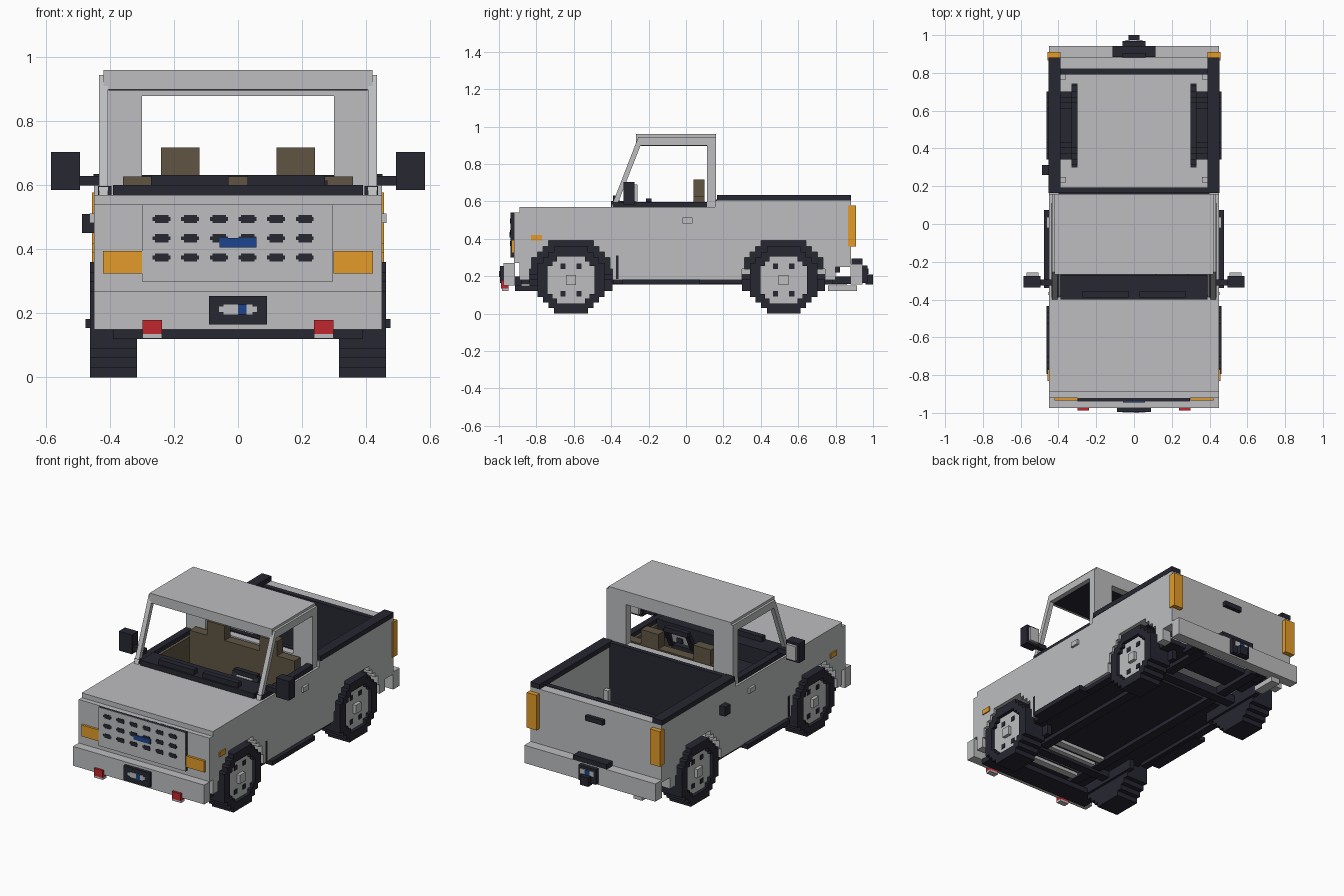
import bpy, bmesh, math

default = bpy.data.objects.get("Cube")
if default:
    bpy.data.objects.remove(default, do_unlink=True)


def material(name, rgb):
    mat = bpy.data.materials.new(name)
    mat.use_nodes = True
    mat.diffuse_color = (*rgb, 1)
    mat.node_tree.nodes["Principled BSDF"].inputs["Base Color"].default_value = (*rgb, 1)
    return mat


GREY = material("body grey", (.51, .515, .525))
DARK = material("dark trim", (.02, .02, .032))
AMBER = material("amber lamp", (.77, .33, .022))
RED = material("red hook", (.53, .02, .027))
BLUE = material("blue badge", (.012, .06, .28))
BROWN = material("brown seat", (.115, .09, .055))


def prism(name, outline, x0, x1, mat, mirror=False):
    """Extrude a (y, z) outline along x, optionally repeated on the other side."""
    bm = bmesh.new()
    for side in ((1, -1) if mirror else (1,)):
        face = bm.faces.new([bm.verts.new((side * x0, y, z)) for y, z in outline])
        new = bmesh.ops.extrude_face_region(bm, geom=[face])["geom"]
        verts = [v for v in new if isinstance(v, bmesh.types.BMVert)]
        bmesh.ops.translate(bm, vec=(side * (x1 - x0), 0, 0), verts=verts)
    bmesh.ops.recalc_face_normals(bm, faces=bm.faces)
    mesh = bpy.data.meshes.new(name)
    bm.to_mesh(mesh)
    bm.free()
    mesh.materials.append(mat)
    obj = bpy.data.objects.new(name, mesh)
    bpy.context.scene.collection.objects.link(obj)


def box(name, mat, x, y, z, mirror=False):
    outline = [(y[0], z[0]), (y[1], z[0]), (y[1], z[1]), (y[0], z[1])]
    prism(name, outline, x[0], x[1], mat, mirror)


def clean(points):
    """Drop repeated neighbours from a closed outline."""
    return [p for i, p in enumerate(points) if math.dist(p, points[i - 1]) > 1e-5]


def stepped_arc(cy, cz, radius, step):
    """Upper half of a blocky circle, from the -y end to the +y end."""
    right = []
    for i in range(round(radius / step)):
        middle = (i + .5) * step
        half = math.ceil(math.sqrt(radius ** 2 - middle ** 2) / step - .15) * step
        half = min(half, radius)
        right += [(half, i * step), (half, (i + 1) * step)]
    return ([(cy - h, cz + v) for h, v in right] +
            [(cy + h, cz + v) for h, v in reversed(right)])


def flipped(points, cz):
    return [(y, 2 * cz - z) for y, z in points]


AXLE_Z = .18
AXLES = {"front": -.615, "rear": .522}

# Body sides with blocky wheel arches
arches = [stepped_arc(y, AXLE_Z, .222, .03) for y in AXLES.values()]
side = [(-.89, .18)] + arches[0] + arches[1] + [
    (.8, .18), (.8, .25), (.88, .25), (.88, .605), (.155, .605), (.155, .57), (-.89, .57)]
prism("body_side", clean(side), .392, .45, GREY, True)

# Wheels: solid core, raised tread ring, recessed rim and protruding hub
for (end, y), arch in zip(AXLES.items(), arches):
    liner = [(arch[0][0], .12)] + arch + [(arch[-1][0], .12)]
    prism(end + "_arch_plate", clean(liner), .3, .33, DARK, True)
    outer = stepped_arc(y, AXLE_Z, .18, .03)
    inner = stepped_arc(y, AXLE_Z, .125, .025)
    prism(end + "_tyre", clean(outer + flipped(outer[::-1], AXLE_Z)), .315, .425, DARK, True)
    ring = clean(outer + inner[::-1])
    prism(end + "_tyre_ring_upper", ring, .425, .4625, DARK, True)
    prism(end + "_tyre_ring_lower", flipped(ring, AXLE_Z), .425, .4625, DARK, True)
    rim = clean(inner + flipped(inner[::-1], AXLE_Z))
    prism(end + "_wheel_rim", rim, .42, .442, GREY, True)
    box(end + "_hub", GREY, (.43, .4625), (y - .027, y + .027), (.153, .207), True)
    for dy in (-.043, .043):
        for dz in (-.074, .074):
            box(end + "_wheel_bolt", DARK, (.43, .446), (y + dy - .014, y + dy + .014),
                (AXLE_Z + dz - .014, AXLE_Z + dz + .014), True)
    box(end + "_axle", DARK, (-.32, .32), (y - .03, y + .03), (.14, .19))

# Hood and front end
box("hood", GREY, (-.44, .44), (-.89, -.385), (.54, .57))
box("front_panel", GREY, (-.45, .45), (-.92, -.88), (.27, .54))
box("grille_backing", DARK, (-.3, .297), (-.937, -.915), (.3, .54))
box("grille_panel", GREY, (-.3, .297), (-.9385, -.936), (.3, .54))
for column in range(6):
    x = -.239 + column * .0895
    for row in range(3):
        z = .375 + row * .06
        box("grille_slot", DARK, (x - .028, x + .028), (-.941, -.938), (z - .006, z + .006))
        box("grille_slot_core", DARK, (x - .02, x + .022), (-.941, -.938), (z - .013, z + .013))
box("front_badge", BLUE, (-.058, .058), (-.944, -.938), (.406, .436))
box("headlight", AMBER, (.298, .422), (-.934, -.915), (.325, .395), True)
box("side_marker", AMBER, (.44, .457), (-.83, -.77), (.39, .42), True)
box("front_bumper", GREY, (-.45, .45), (-.975, -.915), (.15, .27))
box("bumper_bracket", DARK, (.2, .3), (-.92, -.88), (.15, .2), True)
box("front_skid", DARK, (-.39, .39), (-.915, -.78), (.12, .152))
box("winch_plate", DARK, (-.09, .09), (-.994, -.97), (.165, .255))
box("winch_inset", GREY, (-.06, .06), (-.997, -.99), (.204, .222))
box("winch_inset_core", GREY, (-.045, .045), (-.997, -.99), (.197, .228))
box("winch_badge", BLUE, (0, .026), (-1, -.99), (.196, .228))
box("tow_hook", RED, (.238, .298), (-.988, -.95), (.135, .18), True)
box("tow_hook_base", GREY, (.238, .298), (-.985, -.95), (.122, .135), True)

# Cab frame
box("roof", GREY, (-.42, .42), (-.268, .16), (.9, .96))
box("roof_edge", GREY, (.41, .434), (-.255, .16), (.9, .945), True)
box("headliner", DARK, (-.405, .405), (-.25, .112), (.897, .901))
prism("windscreen_pillar", [(-.4, .57), (-.372, .57), (-.235, .92), (-.255, .945)],
      .406, .434, GREY, True)
box("rear_pillar", GREY, (.3, .434), (.112, .16), (.57, .92), True)
box("rear_window_header", GREY, (-.31, .31), (.112, .16), (.879, .91))
box("cab_back_wall", GREY, (-.41, .41), (.115, .16), (.2, .628))
box("door_top_trim", DARK, (.395, .437), (-.39, .112), (.57, .598), True)
box("door_handle", GREY, (.44, .464), (-.02, .036), (.483, .513), True)
box("door_hinge_gap", DARK, (.44, .453), (-.375, -.36), (.185, .31), True)
box("fuel_cap", DARK, (-.487, -.44), (.26, .312), (.452, .51))

# Mirrors
box("mirror_arm", DARK, (.42, .5), (-.325, -.295), (.6, .63), True)
box("mirror_housing", DARK, (.494, .584), (-.335, -.275), (.585, .705), True)
box("mirror_glass", GREY, (.506, .57), (-.276, -.258), (.6, .69), True)

# Interior
box("dashboard", DARK, (-.39, .39), (-.4, -.27), (.5, .602))
box("wiper", DARK, (.03, .272), (-.39, -.355), (.6, .633), True)
box("door_lining", BROWN, (.38, .393), (-.38, .112), (.2, .57), True)
box("seat_base", BROWN, (-.36, .36), (-.15, .1), (.2, .4))
box("seat_back", BROWN, (-.36, .36), (.04, .1), (.39, .628))
box("headrest", BROWN, (.12, .24), (.04, .1), (.62, .718), True)

# Steering wheel: tilted rim bars around a pale hub
for name, drop in (("rim_top", 0), ("rim_bottom", .13)):
    y, z = -.2 - drop / 2, .6 - drop
    box("steering_" + name, DARK, (.12, .28), (y - .015, y + .015), (z - .015, z + .015))
for x in (.11, .26):
    prism("steering_rim_side", [(-.21, .6), (-.185, .6), (-.25, .47), (-.275, .47)],
          x, x + .03, DARK)
prism("steering_hub", [(-.235, .585), (-.215, .585), (-.235, .51), (-.255, .51)],
      .145, .255, GREY)
box("steering_column", DARK, (.18, .22), (-.28, -.22), (.52, .55))

# Load bed
box("bed_floor", GREY, (-.41, .41), (.155, .8), (.21, .24))
box("bed_front_wall", DARK, (-.4, .4), (.158, .19), (.22, .61))
box("bed_front_rail", DARK, (-.45, .45), (.165, .193), (.6, .632))
box("bed_side_rail", DARK, (.388, .452), (.165, .882), (.604, .635), True)
box("bed_post", GREY, (.36, .4), (.22, .25), (.24, .36), True)
box("bed_rear_post", GREY, (.36, .4), (.765, .795), (.24, .36), True)
box("tailgate", GREY, (-.45, .45), (.822, .881), (.25, .605))
box("tailgate_lining", DARK, (-.392, .392), (.792, .824), (.22, .608))
box("tailgate_handle", DARK, (-.06, .06), (.87, .905), (.508, .538))
box("tail_lamp", AMBER, (.39, .457), (.866, .91), (.36, .578), True)

# Rear bumper and hitch
box("rear_bumper", GREY, (-.45, .45), (.88, .943), (.155, .265))
box("rear_bracket", DARK, (.2, .28), (.78, .89), (.16, .2), True)
box("hitch_step", DARK, (-.115, .115), (.885, .943), (.262, .295))
box("hitch_plate", DARK, (-.06, .06), (.94, .97), (.165, .258))
box("hitch_inset", GREY, (-.045, .045), (.968, .974), (.212, .242))
box("hitch_badge", BLUE, (-.02, .012), (.968, .977), (.212, .242))
box("hitch_ball", DARK, (-.028, .028), (.96, 1), (.155, .21))
box("exhaust", GREY, (-.34, -.28), (.76, .915), (.12, .152))

# Underside
box("cab_floor", DARK, (-.395, .395), (-.885, .16), (.18, .21))
box("bed_tray", DARK, (-.395, .395), (.16, .42), (.18, .212))
box("rear_tray", DARK, (-.395, .395), (.62, .8), (.18, .212))
box("chassis_rail", DARK, (.17, .23), (-.88, .86), (.155, .2), True)
box("side_step", DARK, (.4, .476), (-.34, .075), (.155, .183), True)
box("sill", DARK, (.38, .43), (-.39, .3), (.158, .185), True)
for i in range(4):
    y = -.76 + i * .08
    box("engine_slat", GREY, (-.17, .17), (y, y + .045), (.16, .182))
